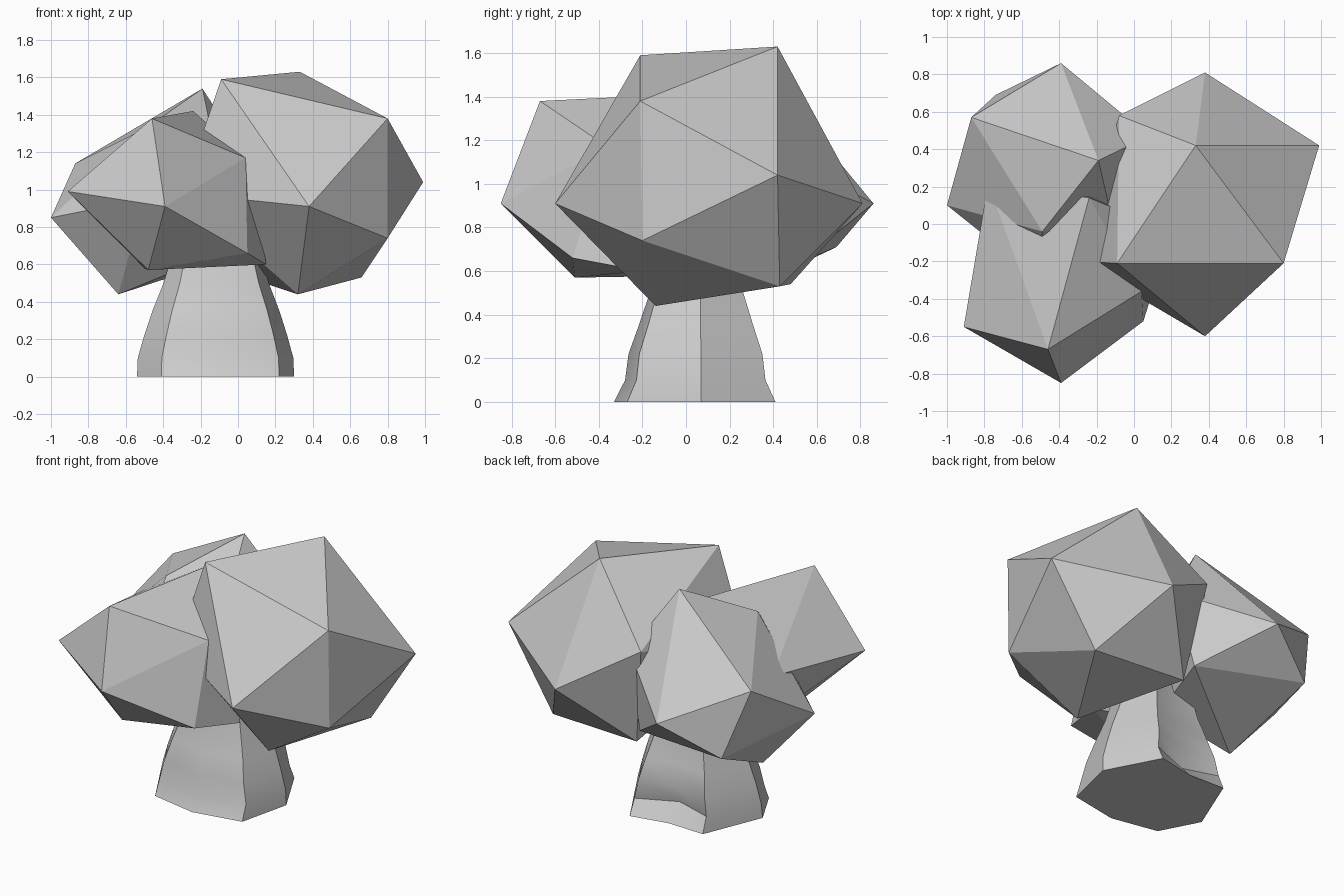
import bpy, bmesh, math

if "Cube" in bpy.data.objects:
    bpy.data.objects.remove(bpy.data.objects["Cube"])


def finish(name, bm):
    bmesh.ops.recalc_face_normals(bm, faces=bm.faces)
    mesh = bpy.data.meshes.new(name)
    bm.to_mesh(mesh)
    bm.free()
    obj = bpy.data.objects.new(name, mesh)
    bpy.context.collection.objects.link(obj)
    return obj


def foliage(name, corners):
    """Faceted leaf clump: a stretched icosahedron wrapped around its corners."""
    bm = bmesh.new()
    for c in corners:
        bm.verts.new(c)
    res = bmesh.ops.convex_hull(bm, input=bm.verts)
    inner = [v for v in res["geom_interior"] if isinstance(v, bmesh.types.BMVert)]
    bmesh.ops.delete(bm, geom=inner, context='VERTS')
    return finish(name, bm)


# Large clump on the right
foliage("foliage_right", [
    (.38, -.60, .91), (-.09, -.21, 1.59), (.80, -.21, 1.38), (.80, -.20, .74),
    (.32, -.14, .44), (-.30, -.20, .98), (.33, .42, 1.63), (.99, .42, 1.04),
    (.66, .43, .53), (.02, .48, .54), (-.08, .58, 1.19), (.38, .81, .91)])

# Clump at the back left
foliage("foliage_back_left", [
    (-.39, .86, .91), (-.19, .34, 1.54), (-.87, .57, 1.14), (-.74, .69, .71),
    (-.03, .52, .64), (.08, .47, 1.12), (-.49, -.04, 1.33), (-1.0, .10, .85),
    (-.64, .12, .44), (-.20, 0, .62), (-.10, -.05, 1.1), (-.50, -.30, .95)])

# Clump at the front left
foliage("foliage_front_left", [
    (-.39, -.85, .91), (-.46, -.67, 1.38), (-.91, -.55, .99), (-.48, -.51, .57),
    (.05, -.52, .66), (.04, -.36, 1.17), (-.24, .14, 1.42), (-.78, .22, 1.08),
    (-.50, .05, .58), (.15, -.20, .60), (.10, 0, 1.1), (-.35, .25, .9)])

# Tapered trunk: uneven outline stacked in rings
outline = [(.30, .07), (.22, -.27), (-.10, -.33), (-.41, -.27),
           (-.54, -.02), (-.38, .37), (-.13, .36), (.12, .41)]
levels = [(0, 1, 1), (.10, .99, .87), (.22, .91, .83),
          (.35, .81, .71), (.50, .67, .58), (.75, .5, .45)]
cx, cy = -.11, .06
bm = bmesh.new()
rings = []
for z, sx, sy in levels:
    rings.append([bm.verts.new((cx + (x - cx) * sx, cy + (y - cy) * sy, z))
                  for x, y in outline])
rings[1][6].co.y -= .07  # dent in the back
n = len(outline)
for low, high in zip(rings, rings[1:]):
    for i in range(n):
        j = (i + 1) % n
        bm.faces.new((low[i], low[j], high[j], high[i]))
bm.faces.new(rings[0])
bm.faces.new(rings[-1])
trunk = finish("trunk", bm)
bpy.context.view_layer.objects.active = trunk
trunk.select_set(True)
bpy.ops.object.shade_smooth_by_angle(angle=math.radians(30))
